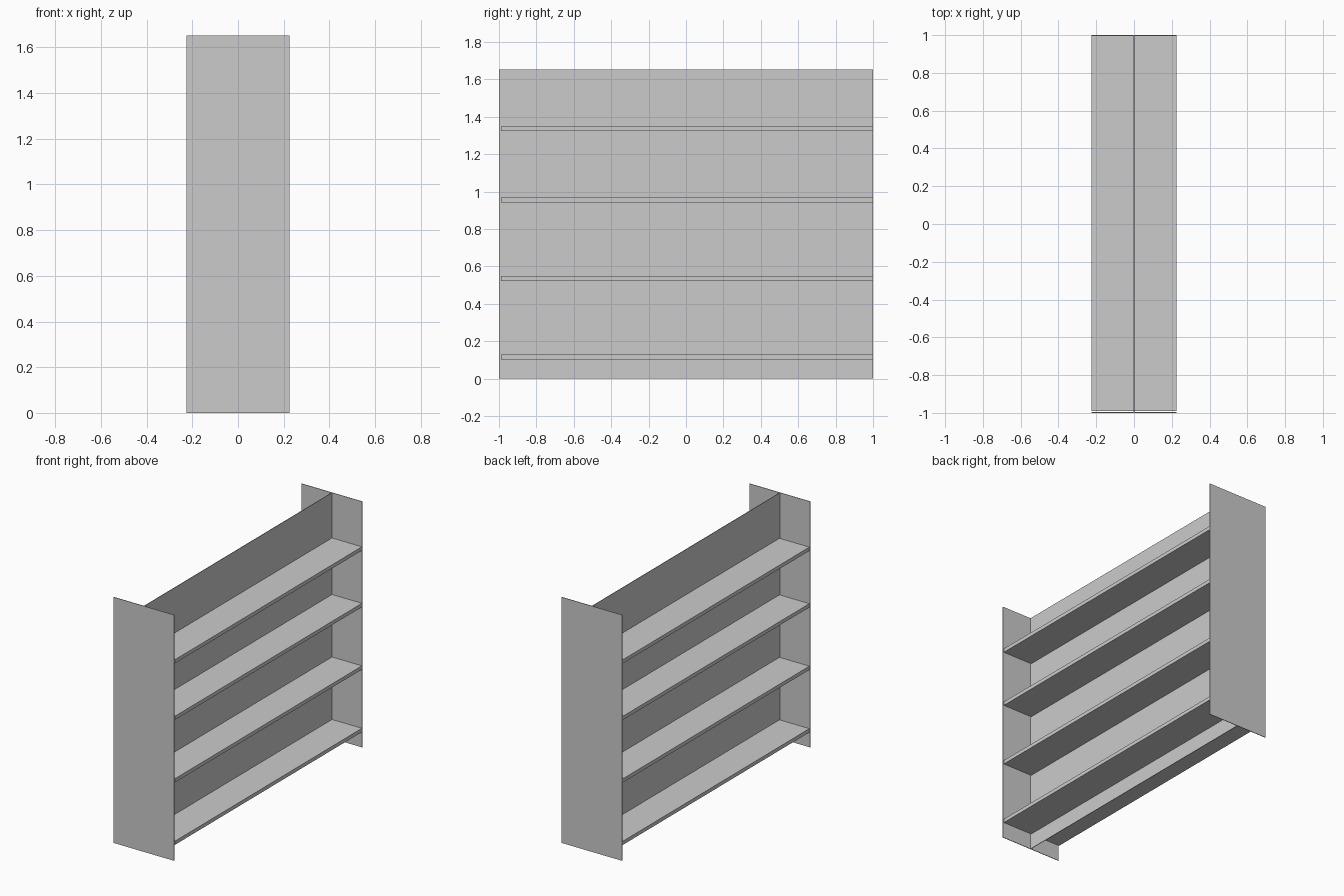
import bpy

if "Cube" in bpy.data.objects:
    bpy.data.objects.remove(bpy.data.objects["Cube"])

H, W, T = 1.652, 0.225, 0.004   # height, half width, sheet thickness


def box(name, x, y, z):
    """Axis-aligned box from (min, max) pairs."""
    bpy.ops.mesh.primitive_cube_add(
        size=1, location=[(a + b) / 2 for a, b in (x, y, z)])
    ob = bpy.context.object
    ob.name = ob.data.name = name
    ob.scale = [b - a for a, b in (x, y, z)]
    bpy.ops.object.transform_apply(location=False, rotation=False, scale=True)
    return ob


# Thin end panels
box("front_end_panel", (-W, W), (-1, -1 + T), (0, H))
box("rear_end_panel", (-W, W), (1 - T, 1), (0, H))

# Central divider sheet
box("center_panel", (-T / 2, T / 2), (-1 + T, 1 - T), (0, H))

# Shelves on both sides of the divider
for i, top in enumerate((0.128, 0.548, 0.968, 1.348), 1):
    for side, x in (("left", (-W + 0.001, -T / 2)), ("right", (T / 2, W - 0.001))):
        box(f"{side}_shelf_{i}", x, (-0.99, 0.997), (top - 0.025, top))
